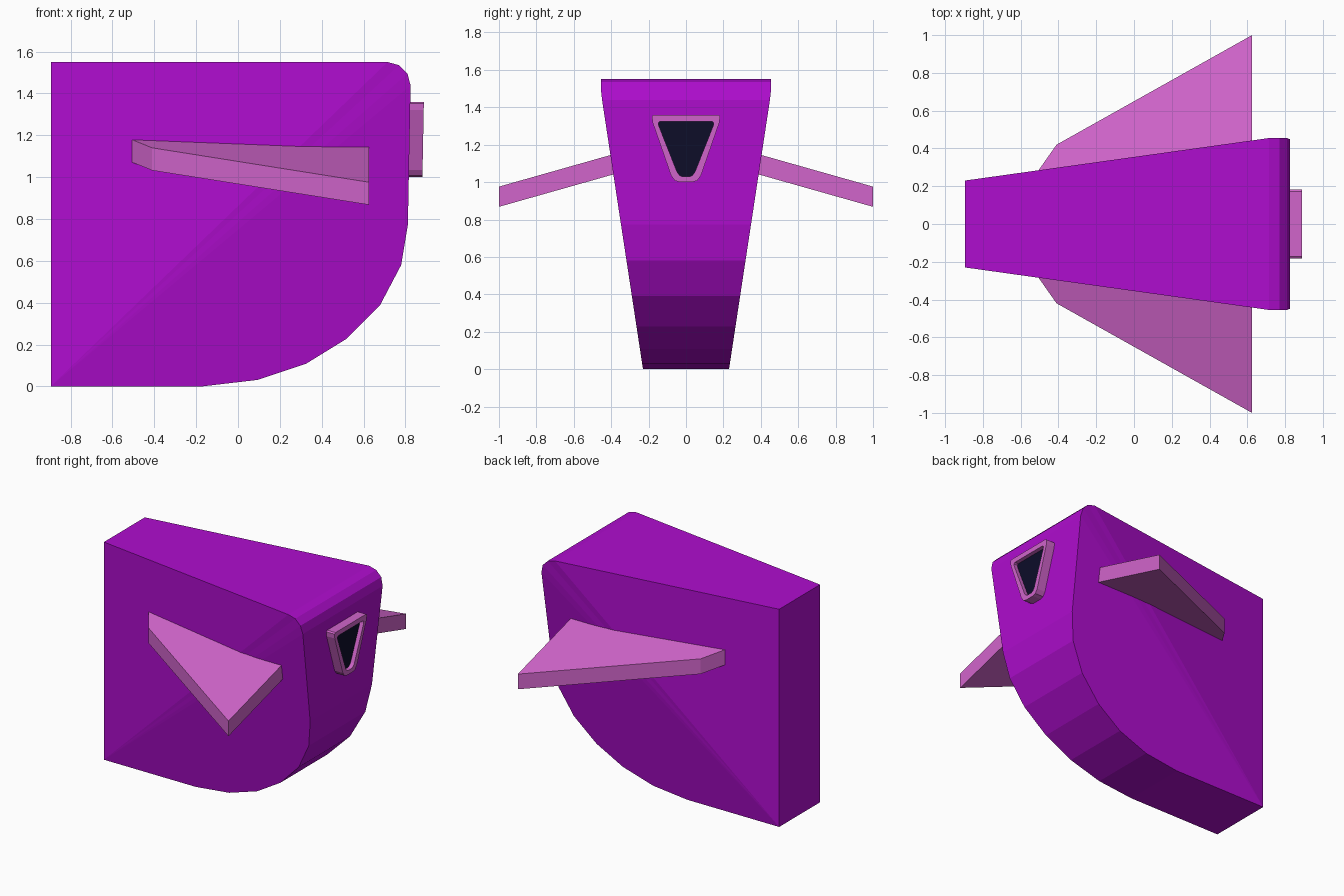
import bpy, bmesh

if "Cube" in bpy.data.objects:
    bpy.data.objects.remove(bpy.data.objects["Cube"])


def material(name, rgb):
    m = bpy.data.materials.new(name)
    m.diffuse_color = (*rgb, 1)
    m.use_nodes = True
    m.node_tree.nodes["Principled BSDF"].inputs["Base Color"].default_value = m.diffuse_color
    return m


purple = material("purple", (0.43, 0.004, 0.62))
pink = material("pink", (0.64, 0.13, 0.60))
navy = material("dark navy", (0.004, 0.004, 0.022))


def make_object(name, verts, faces, mat, solid=True):
    bm = bmesh.new()
    vs = [bm.verts.new(v) for v in verts]
    for f in faces:
        bm.faces.new([vs[i] for i in f])
    if solid:
        bmesh.ops.recalc_face_normals(bm, faces=bm.faces[:])
    me = bpy.data.meshes.new(name)
    bm.to_mesh(me)
    bm.free()
    me.materials.append(mat)
    ob = bpy.data.objects.new(name, me)
    bpy.context.collection.objects.link(ob)
    return ob


def bridge(a, b, n):
    """Quads joining two closed rings of n vertices."""
    return [(a + i, a + (i + 1) % n, b + (i + 1) % n, b + i) for i in range(n)]


# Body: rounded side profile (x, z), wider toward the top of the front
BACK_W, FRONT_W = 0.23, 0.455
profile = [(-0.895, 0), (-0.895, 1.55), (0.715, 1.55), (0.77, 1.535), (0.81, 1.495),
           (0.825, 1.438), (0.812, 0.773), (0.78, 0.58), (0.68, 0.39),
           (0.52, 0.228), (0.325, 0.108), (0.095, 0.031), (-0.17, 0)]


def half_width(x, z):
    if x < -0.8:
        return BACK_W
    return BACK_W + (FRONT_W - BACK_W) * min(1, z / 1.48)


n = len(profile)
verts = [(x, s * half_width(x, z), z) for s in (-1, 1) for x, z in profile]
faces = bridge(0, n, n)
for k in (0, n):  # side walls fan out from the low back corner
    faces += [(k, k + i, k + i + 1) for i in range(1, n - 1)]
make_object("body", verts, faces, purple)

# Wings: drooping slabs, mirrored
outline = [(-0.565, 0.2), (-0.41, 0.42), (0.625, 1.0), (0.625, 0.2)]
for side, name in ((-1, "wing_front"), (1, "wing_back")):
    verts = [(x, side * y, 1.14 - 0.283 * (y - 0.42) - t)
             for t in (0, 0.108) for x, y in outline]
    make_object(name, verts, [(0, 1, 2, 3), (4, 5, 6, 7)] + bridge(0, 4, 4), pink)

# Eye frame: tapered ring standing off the sloping front face
outer = [(0.172, 1.36), (0.182, 1.352), (0.179, 1.32), (0.08, 1.035), (0.06, 1.008), (0.035, 1.0)]
inner = [(0.138, 1.325), (0.148, 1.317), (0.145, 1.30), (0.048, 1.055), (0.035, 1.037), (0.02, 1.03)]


def ring(half, depth):
    pts = half + [(-y, z) for y, z in reversed(half)]
    return [(0.81 + 0.0195 * (z - 0.773) + depth, y, z) for y, z in pts]


m = 2 * len(outer)
verts = ring(outer, -0.02) + ring(outer, 0.067) + ring(inner, 0.067) + ring(inner, -0.02)
faces = bridge(0, m, m) + bridge(m, 2 * m, m) + bridge(2 * m, 3 * m, m) + bridge(3 * m, 0, m)
make_object("eye_frame", verts, faces, pink)

# Eye pane: dark plate recessed in the frame
verts = ring(inner, 0.032) + ring(inner, 0.038)
make_object("eye_pane", verts,
            [tuple(range(m)), tuple(range(m, 2 * m))] + bridge(0, m, m), navy)
